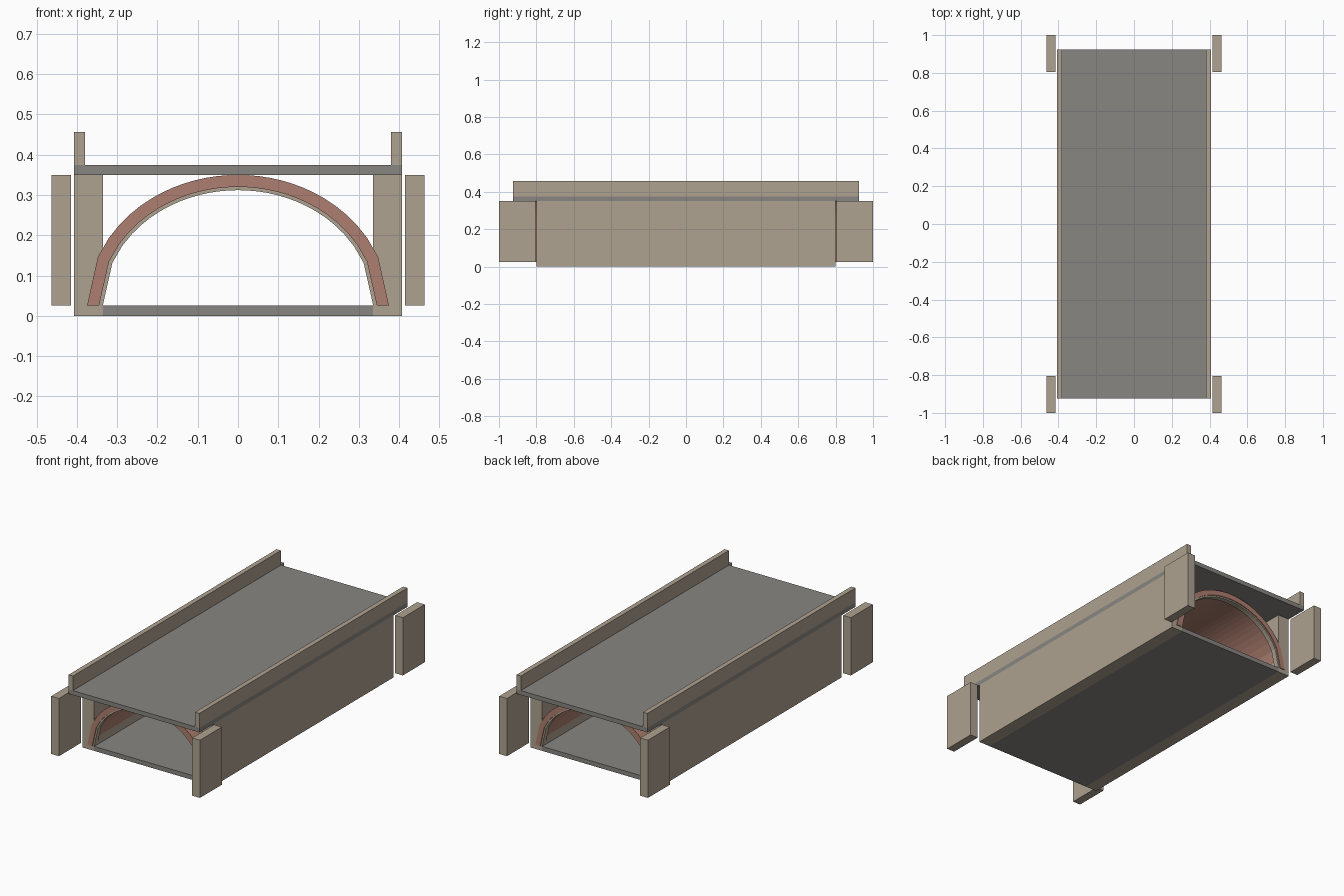
import bpy, bmesh
from math import sqrt

if "Cube" in bpy.data.objects:
    bpy.data.objects.remove(bpy.data.objects["Cube"])


def material(name, color):
    m = bpy.data.materials.new(name)
    m.diffuse_color = (*color, 1)
    m.use_nodes = True
    m.node_tree.nodes["Principled BSDF"].inputs["Base Color"].default_value = m.diffuse_color
    return m


STONE = material("stone", (0.42, 0.36, 0.28))
BRICK = material("brick", (0.42, 0.21, 0.16))
CONCRETE = material("concrete", (0.25, 0.24, 0.22))


def finish(bm, name, mat):
    bmesh.ops.recalc_face_normals(bm, faces=bm.faces)
    me = bpy.data.meshes.new(name)
    bm.to_mesh(me)
    bm.free()
    me.materials.append(mat)
    ob = bpy.data.objects.new(name, me)
    bpy.context.collection.objects.link(ob)
    return ob


def box(name, mat, x, y, z):
    bm = bmesh.new()
    bmesh.ops.create_cube(bm, size=1)
    for v in bm.verts:
        v.co = [a + (b - a) * (c + 0.5) for c, (a, b) in zip(v.co, (x, y, z))]
    return finish(bm, name, mat)


def arch(name, mat, outer, inner, y0, y1, n=28):
    # elliptical band sampled at even x steps, extruded along y
    def curve(a, rise):
        ts = [-1 + 2 * i / n for i in range(n + 1)]
        return [(a * t, BASE + rise * sqrt(max(0, 1 - t * t))) for t in ts]
    bm = bmesh.new()
    rows = [[bm.verts.new((x, y, z)) for x, z in curve(*c)]
            for c, y in ((outer, y0), (inner, y0), (inner, y1), (outer, y1))]
    for a in range(4):
        r, s = rows[a], rows[(a + 1) % 4]
        for i in range(n):
            bm.faces.new((r[i], r[i + 1], s[i + 1], s[i]))
    for i in (0, n):
        bm.faces.new([r[i] for r in rows])
    return finish(bm, name, mat)


BASE = 0.025
TOP = 0.35

# floor slab and road deck
box("floor_slab", CONCRETE, (-0.335, 0.335), (-0.8, 0.8), (0, BASE))
box("road_deck", CONCRETE, (-0.407, 0.407), (-0.925, 0.925), (TOP, 0.375))

# side walls, parapets and detached wing walls
for side, s in (("left", -1), ("right", 1)):
    def span(a, b):
        return tuple(sorted((s * a, s * b)))
    box(side + "_wall", STONE, span(0.335, 0.407), (-0.8, 0.8), (0, TOP))
    box(side + "_parapet", STONE, span(0.38, 0.407), (-0.925, 0.925), (0.375, 0.457))
    for end, y in (("front", (-1, -0.805)), ("back", (0.805, 1))):
        box(f"{end}_{side}_wing_wall", STONE, span(0.415, 0.463), y, (BASE, TOP))

# brick barrel vault with thin stone trim inside each mouth
arch("brick_vault", BRICK, (0.375, 0.325), (0.345, 0.295), -0.805, 0.805)
arch("front_arch_trim", STONE, (0.345, 0.295), (0.336, 0.287), -0.8, -0.77)
arch("back_arch_trim", STONE, (0.345, 0.295), (0.336, 0.287), 0.77, 0.8)
